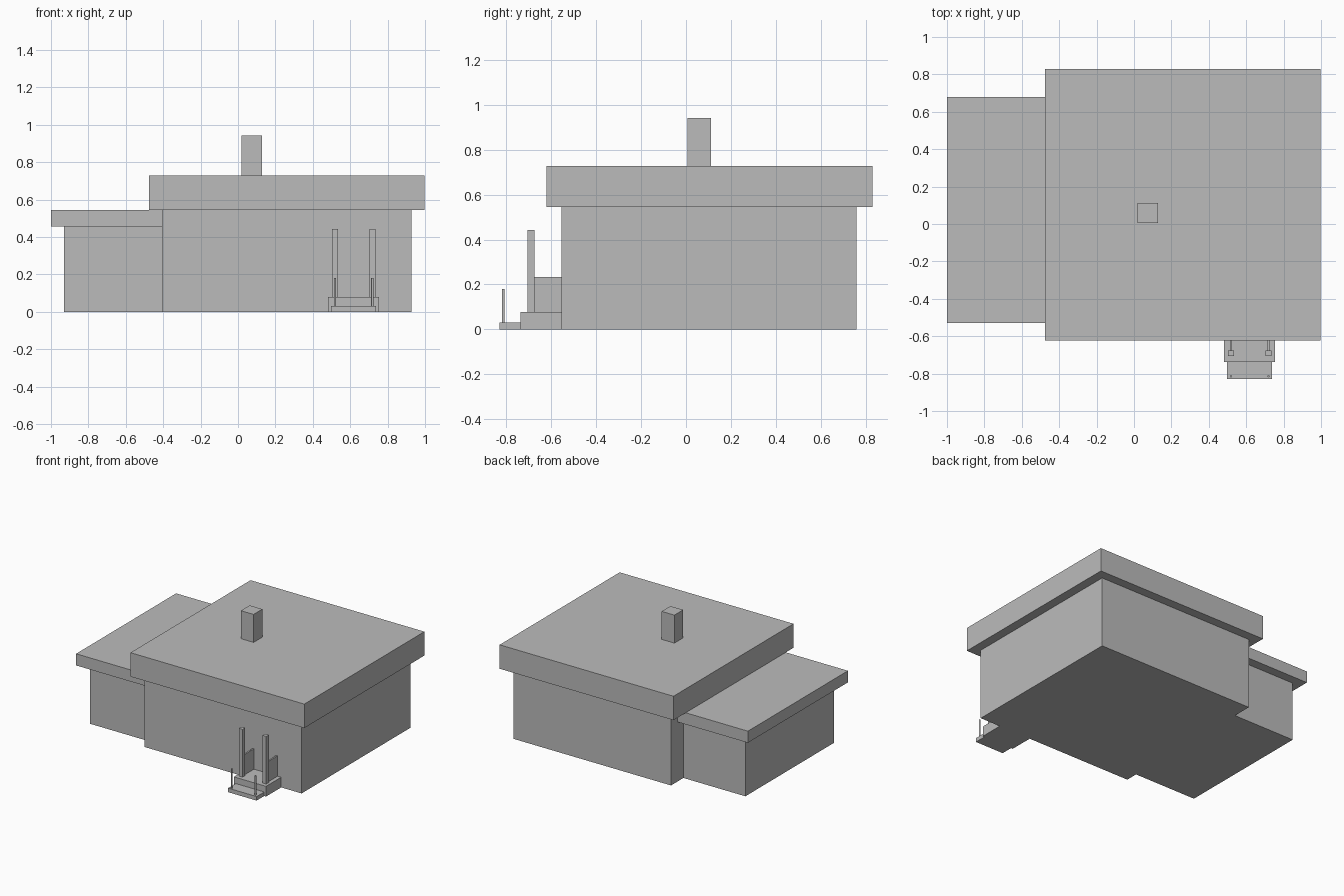
import bpy
import bmesh
from mathutils import Matrix, Vector

cube = bpy.data.objects.get("Cube")
if cube:
    bpy.data.objects.remove(cube, do_unlink=True)

# One plain grey for the whole building
grey = bpy.data.materials.new("plain_grey")
grey.use_nodes = True
colour = (0.5, 0.5, 0.5, 1)
grey.diffuse_color = colour
grey.node_tree.nodes["Principled BSDF"].inputs["Base Color"].default_value = colour


def finish(name, bm):
    mesh = bpy.data.meshes.new(name)
    bm.to_mesh(mesh)
    bm.free()
    mesh.materials.append(grey)
    obj = bpy.data.objects.new(name, mesh)
    bpy.context.collection.objects.link(obj)
    return obj


def box(name, x, y, z):
    """Box from (min, max) ranges on each axis."""
    low, high = (Vector(c) for c in zip(x, y, z))
    bm = bmesh.new()
    place = Matrix.Translation((low + high) / 2) @ Matrix.Diagonal((*(high - low), 1))
    bmesh.ops.create_cube(bm, size=1, matrix=place)
    return finish(name, bm)


def rod(name, x, y, z, radius):
    """Thin upright cylinder with z as a (min, max) range."""
    bm = bmesh.new()
    bmesh.ops.create_cone(bm, cap_ends=True, segments=12, radius1=radius, radius2=radius,
                          depth=z[1] - z[0], matrix=Matrix.Translation((x, y, sum(z) / 2)))
    return finish(name, bm)


# Main block with its overhanging flat roof and chimney
box("main_walls", (-0.405, 0.927), (-0.555, 0.76), (0, 0.545))
box("main_roof", (-0.475, 0.997), (-0.622, 0.83), (0.545, 0.728))
box("chimney", (0.02, 0.128), (0.006, 0.112), (0.728, 0.942))

# Lower side wing
box("wing_walls", (-0.93, -0.405), (-0.46, 0.61), (0, 0.455))
box("wing_roof", (-1, -0.405), (-0.53, 0.68), (0.455, 0.544))

# Entrance steps
door_x = 0.618
box("upper_step", (door_x - 0.136, door_x + 0.136), (-0.738, -0.555), (0, 0.078))
box("lower_step", (door_x - 0.121, door_x + 0.121), (-0.83, -0.738), (0, 0.031))

# Posts, side panels and rail rods on both sides of the steps
for side, sign in (("right", -1), ("left", 1)):
    x = door_x + sign * 0.1
    box(side + "_porch_post", (x - 0.016, x + 0.016), (-0.707, -0.676), (0.078, 0.443))
    box(side + "_porch_panel", (x - 0.006, x + 0.006), (-0.676, -0.555), (0.078, 0.234))
    rod(side + "_rail_rod", x, -0.814, (0.031, 0.18), 0.006)
